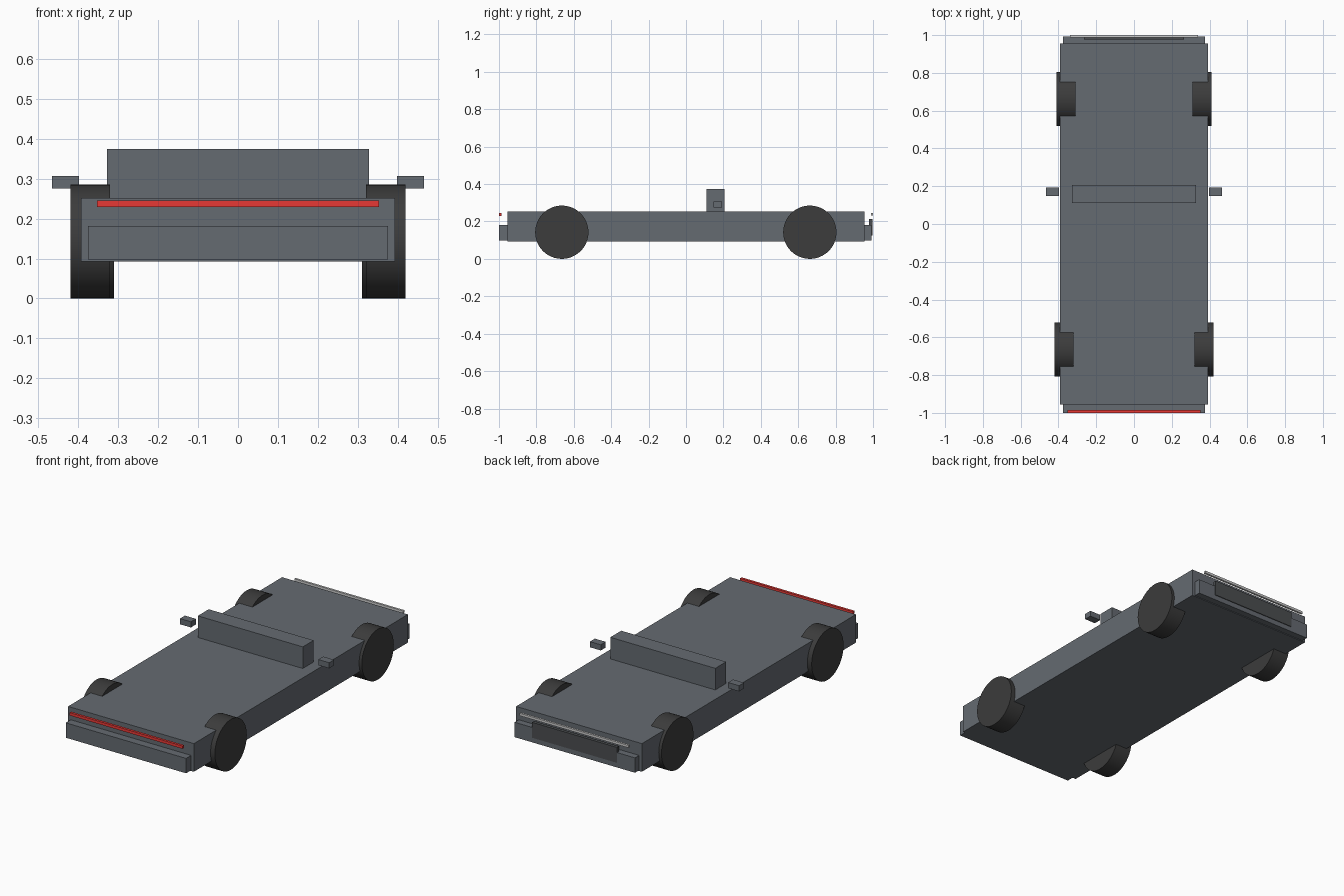
import bpy, math

if "Cube" in bpy.data.objects:
    bpy.data.objects.remove(bpy.data.objects["Cube"])


def material(name, rgb):
    m = bpy.data.materials.new(name)
    m.diffuse_color = (*rgb, 1)
    m.use_nodes = True
    m.node_tree.nodes["Principled BSDF"].inputs["Base Color"].default_value = m.diffuse_color
    return m


slate = material("slate_paint", (0.13, 0.145, 0.165))
rubber = material("dark_rubber", (0.045, 0.045, 0.045))
dark = material("dark_trim", (0.07, 0.075, 0.08))
red = material("red_light", (0.8, 0.04, 0.035))
white = material("white_light", (0.85, 0.85, 0.85))


def box(name, x, y, z, mat):
    """Box from (min, max) ranges on each axis."""
    bpy.ops.mesh.primitive_cube_add(size=1, location=[(a + b) / 2 for a, b in (x, y, z)])
    o = bpy.context.object
    o.name = name
    o.scale = [b - a for a, b in (x, y, z)]
    bpy.ops.object.transform_apply(location=False, rotation=False, scale=True)
    o.data.materials.append(mat)
    return o


def wheel(name, x, y, radius=0.1425, width=0.1):
    bpy.ops.mesh.primitive_cylinder_add(vertices=48, radius=radius, depth=width,
                                        location=(x, y, radius),
                                        rotation=(0, math.pi / 2, 0))
    o = bpy.context.object
    o.name = name
    o.data.materials.append(rubber)
    bpy.ops.object.shade_smooth_by_angle()


# Slab body and the low cabin block
box("body", (-0.393, 0.393), (-0.955, 0.955), (0.093, 0.252), slate)
box("windscreen_block", (-0.328, 0.328), (0.11, 0.207), (0.25, 0.374), slate)

# Bumpers and grille
box("front_bumper", (-0.376, 0.376), (-1.0, -0.955), (0.097, 0.181), slate)
box("rear_bumper", (-0.376, 0.376), (0.955, 0.992), (0.097, 0.181), slate)
box("grille", (-0.265, 0.265), (0.978, 0.996), (0.125, 0.212), dark)

# Full-width light strips, standing off the body ends
box("red_light_strip", (-0.353, 0.353), (-1.0, -0.986), (0.229, 0.245), red)
box("white_light_strip", (-0.34, 0.34), (0.988, 1.0), (0.231, 0.245), white)

# Mirrors and wheels on both sides
for side, label in ((-1, "left"), (1, "right")):
    box(label + "_mirror", sorted((side * 0.398, side * 0.466)),
        (0.148, 0.192), (0.275, 0.307), slate)
    wheel(label + "_front_wheel", side * 0.37, -0.664)
    wheel(label + "_rear_wheel", side * 0.36, 0.662)
